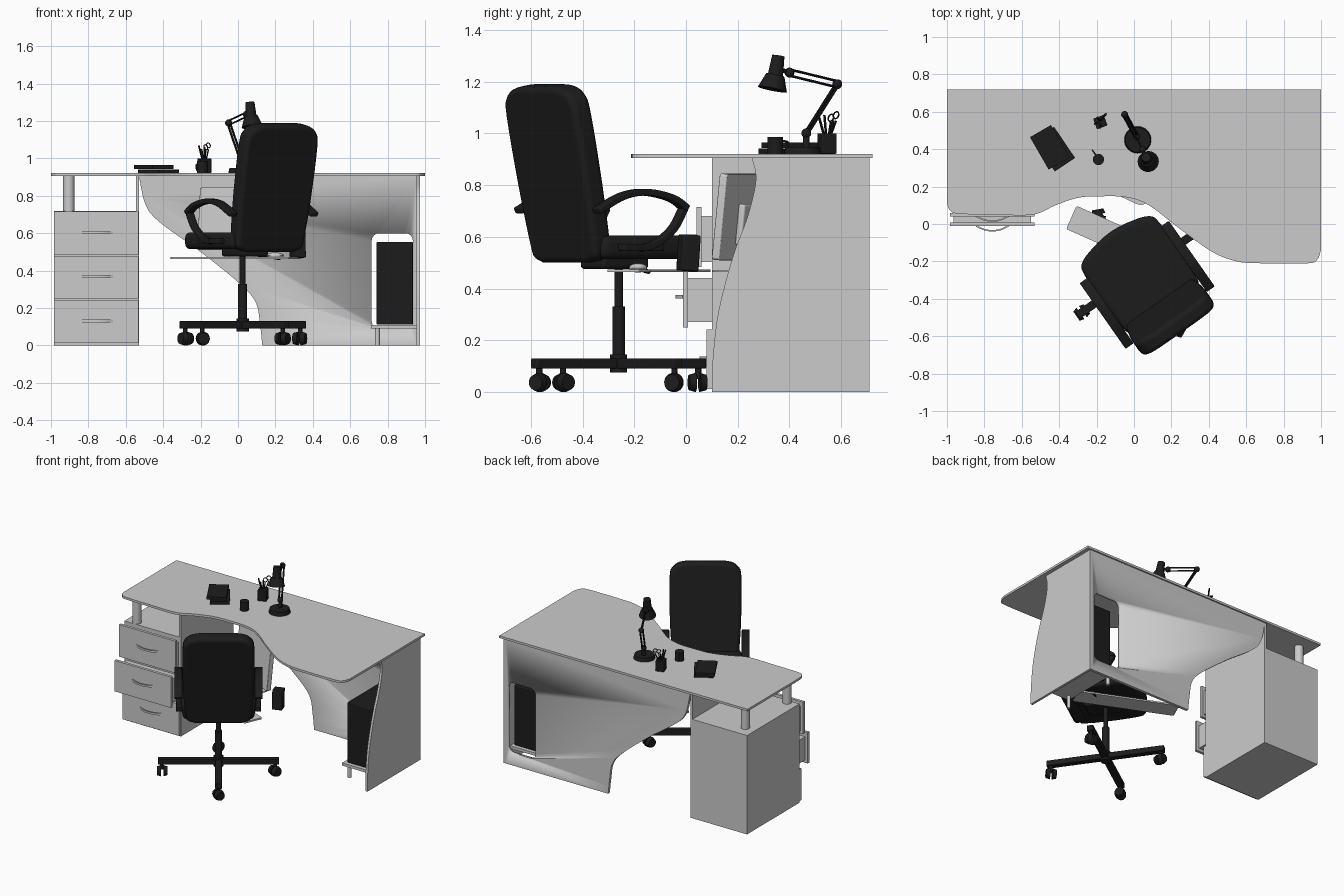
import bpy, bmesh
from math import radians, sin, cos, pi
from mathutils import Matrix, Vector

if "Cube" in bpy.data.objects:
    bpy.data.objects.remove(bpy.data.objects["Cube"])

black = bpy.data.materials.new("black")
black.diffuse_color = (0.012, 0.012, 0.012, 1)
black.use_nodes = True
black.node_tree.nodes["Principled BSDF"].inputs["Base Color"].default_value = black.diffuse_color
I = Matrix.Identity(4)


def finish(name, bm, mat=None, xf=I, bevel=0, seg=3):
    bmesh.ops.recalc_face_normals(bm, faces=bm.faces)
    me = bpy.data.meshes.new(name)
    bm.to_mesh(me)
    bm.free()
    ob = bpy.data.objects.new(name, me)
    bpy.context.collection.objects.link(ob)
    ob.matrix_world = xf
    if mat:
        me.materials.append(mat)
    if bevel:
        m = ob.modifiers.new("bevel", 'BEVEL')
        m.width, m.segments, m.limit_method = bevel, seg, 'ANGLE'
    for o in bpy.context.selected_objects:
        o.select_set(False)
    ob.select_set(True)
    bpy.context.view_layer.objects.active = ob
    bpy.ops.object.shade_smooth_by_angle(angle=radians(35))
    return ob


def prism(name, pts, axis, a, b, mat=None, xf=I, bevel=0, seg=3):
    """Extrude a 2D outline along an axis from a to b."""
    place = {'x': lambda u, v, w: (w, u, v), 'y': lambda u, v, w: (u, w, v),
             'z': lambda u, v, w: (u, v, w)}[axis]
    bm = bmesh.new()
    f = bm.faces.new([bm.verts.new(place(u, v, a)) for u, v in pts])
    ext = bmesh.ops.extrude_face_region(bm, geom=[f])['geom']
    d = Vector(place(0, 0, b - a))
    bmesh.ops.translate(bm, vec=d, verts=[g for g in ext if isinstance(g, bmesh.types.BMVert)])
    return finish(name, bm, mat, xf, bevel, seg)


def box(name, x, y, z, mat=None, xf=I, bevel=0):
    return prism(name, [(x[0], y[0]), (x[1], y[0]), (x[1], y[1]), (x[0], y[1])],
                 'z', z[0], z[1], mat, xf, bevel)


def cone(name, p, q, r1, r2=None, mat=None, xf=I, n=24):
    p, q = Vector(p), Vector(q)
    bm = bmesh.new()
    rot = (q - p).to_track_quat('Z', 'Y').to_matrix().to_4x4()
    bmesh.ops.create_cone(bm, cap_ends=True, segments=n, radius1=r1,
                          radius2=r1 if r2 is None else r2, depth=(q - p).length,
                          matrix=Matrix.Translation((p + q) / 2) @ rot)
    return finish(name, bm, mat, xf)


def ball(name, c, size, mat=None, xf=I):
    bm = bmesh.new()
    bmesh.ops.create_uvsphere(bm, u_segments=16, v_segments=10, radius=1,
                              matrix=Matrix.Translation(c) @ Matrix.Diagonal((*size, 1)))
    return finish(name, bm, mat, xf)


def rrect(x0, x1, y0, y1, r, n=6):
    out = []
    for cx, cy, s in ((x1 - r, y1 - r, 0), (x0 + r, y1 - r, 1), (x0 + r, y0 + r, 2), (x1 - r, y0 + r, 3)):
        out += [(cx + r * cos((s + i / n) * pi / 2), cy + r * sin((s + i / n) * pi / 2)) for i in range(n + 1)]
    return out


def smooth(pts, n=6):
    """Catmull-Rom curve through the points."""
    P = [Vector(p) for p in pts]
    P = [2 * P[0] - P[1]] + P + [2 * P[-1] - P[-2]]
    out = []
    for a, b, c, d in zip(P, P[1:], P[2:], P[3:]):
        for i in range(n):
            t = i / n
            out.append(0.5 * (2 * b + (c - a) * t + (2 * a - 5 * b + 4 * c - d) * t * t
                              + (3 * b - a - 3 * c + d) * t ** 3))
    return [tuple(p) for p in out] + [tuple(P[-2])]


def ribbon(pts, th):
    """Closed outline of a strip with thickness th along a path."""
    P = [Vector(p) for p in smooth(pts)]
    L, R = [], []
    for i, p in enumerate(P):
        t = (P[min(i + 1, len(P) - 1)] - P[max(i - 1, 0)]).normalized()
        nrm = Vector((-t.y, t.x)) * th / 2
        L.append(tuple(p + nrm))
        R.append(tuple(p - nrm))
    return L + R[::-1]


def at(x, y, z=0, deg=0):
    return Matrix.Translation((x, y, z)) @ Matrix.Rotation(radians(deg), 4, 'Z')


# Desk top with a wavy front edge
edge = smooth([(-1, .11), (-.985, .075), (-.94, .055), (-.75, .05), (-.54, .05), (-.42, .1), (-.3, .14),
               (-.18, .148), (-.04, .143), (.08, .1), (.25, -.03), (.42, -.15), (.55, -.2), (.68, -.21),
               (.93, -.21), (.98, -.19), (1, -.14)])
prism("desk_top", edge + [(1, .72), (-1, .72)], 'z', .905, .921)

# Right side panel with a curved front edge
side = smooth([(.255, .905), (.27, .82), (.24, .685), (.19, .55), (.15, .415), (.12, .28), (.103, .12), (.1, 0)])
prism("right_side_panel", side + [(.71, 0), (.71, .905)], 'x', .955, .972)

# Back panel with a swept edge and a ventilation opening
sweep = smooth([(-.53, .905), (-.495, .755), (-.42, .66), (-.2, .5), (.01, .33), (.095, .23), (.118, .11), (.13, 0)])
panel = prism("back_panel", sweep + [(.955, 0), (.955, .905)], 'y', .69, .71)
cut = prism("opening_cutter", rrect(.715, .935, .09, .6, .04), 'y', .6, .8)
cut.hide_render = True
m = panel.modifiers.new("opening", 'BOOLEAN')
m.object, m.operation, m.solver = cut, 'DIFFERENCE', 'EXACT'
bpy.context.view_layer.objects.active = panel
bpy.ops.object.modifier_apply(modifier=m.name)
bpy.data.objects.remove(cut)

# Drawer cabinet, tall inner side and posts
box("cabinet", (-.985, -.545), (.1, .705), (0, .72))
box("cabinet_inner_side", (-.545, -.53), (.1, .705), (0, .905))
for i, y in enumerate((.13, .61)):
    cone(f"post_{i}", (-.905, y, .72), (-.905, y, .905), .03)
for i, (z0, z1, y) in enumerate(((.012, .242, .08), (.25, .475, -.012), (.483, .716, .04))):
    box(f"drawer_front_{i}", (-.985, -.532), (y, y + .02), (z0, z1))
    box(f"drawer_box_{i}", (-.965, -.55), (y + .02, .1), (z0 + .02, z1 - .035))
    prism(f"drawer_handle_{i}", ribbon([(-.845, y + .002), (-.8, y - .018), (-.757, y - .024),
                                        (-.714, y - .018), (-.67, y + .002)], .008),
          'z', z0 + .112, z0 + .126)

# Computer tower on its stand
box("tower", (.74, .935), (.2, .64), (.112, .553), black, bevel=.006)
box("tower_stand", (.712, .955), (.18, .66), (.09, .11))
for i, y in enumerate((.22, .62)):
    cone(f"stand_leg_{i}", (.745, y, 0), (.745, y, .09), .013)

# Screen, keyboard, mouse and speaker under the top
scr = at(-.02, .205, .51, -25) @ Matrix.Rotation(radians(-6), 4, 'X')
prism("screen", rrect(-.21, .21, 0, .335, .012), 'y', -.02, .012, None, scr, .004)
box("screen_back", (-.08, .08), (.012, .04), (.06, .22), None, scr, .008)
box("screen_neck", (-.03, .03), (.01, .03), (-.04, .12), None, scr)
prism("screen_foot", rrect(-.12, .12, -.07, .07, .05), 'z', .463, .47, None, at(-.02, .2, 0, -25))
prism("keyboard", rrect(-.345, .345, -.068, .068, .01), 'z', .463, .474, None, at(-.02, -.105, 0, -24))
ball("mouse", (.2, -.185, .48), (.045, .035, .018))
box("speaker", (-.035, .035), (-.035, .035), (0, .14), black,
    at(.32, .005, .468, 20) @ Matrix.Rotation(radians(-4), 4, 'X'), .006)

# Books
for i, (x, y, a) in enumerate(((-.425, .4, -56), (-.45, .41, -60))):
    box(f"book_{i}", (-.1, .1), (-.065, .065), (.921 + i * .022, .942 + i * .022), black, at(x, y, 0, a))

# Mug and pen pot
cone("mug", (-.19, .345, .921), (-.19, .345, .985), .03, None, black)
prism("mug_handle", ribbon([(0, .935), (.025, .94), (.028, .965), (0, .972)], .007), 'y', -.004, .004, black,
      at(-.205, .37, 0, 125))
box("pen_pot", (-.03, .03), (-.03, .03), (.921, 1.0), black, at(-.18, .545, 0, 20), .004)
for i, (dx, dy, z) in enumerate(((-.03, -.01, 1.07), (-.015, .025, 1.05), (0, -.03, 1.06))):
    cone(f"pen_{i}", (-.18, .545, .95), (-.18 + dx, .545 + dy, z), .005, None, black, n=8)
for i, x in enumerate((-.172, -.158)):
    bpy.ops.mesh.primitive_torus_add(major_radius=.014, minor_radius=.003, major_segments=16, minor_segments=6,
                                     location=(x, .56 + i * .02, 1.06 + i * .01), rotation=(1.3, 0, .8))
    ring = bpy.context.object
    ring.name = f"scissor_ring_{i}"
    ring.data.materials.append(black)
    cone(f"scissor_blade_{i}", (-.18, .545, .95), (x, .56 + i * .02, 1.048), .004, None, black, n=8)

# Desk lamp
elbow, wrist = Vector((-.05, .585, 1.19)), Vector((.045, .4, 1.235))
foot = Vector((.015, .465, 1.0))
cone("lamp_base", (.02, .45, .921), (.02, .45, .948), .072, .066, black, n=32)
cone("lamp_stem", (.015, .465, .945), foot, .013, None, black)
for i, s in enumerate((-.012, .012)):
    off = Vector((.4 * s, .9 * s, .6 * s))
    cone(f"lamp_lower_arm_{i}", foot + off, elbow + off, .006, None, black, n=8)
    up = Vector((0, 0, s))
    cone(f"lamp_upper_arm_{i}", elbow + up, wrist + up, .005, None, black, n=8)
for i, p in enumerate((foot, elbow, wrist)):
    ball(f"lamp_joint_{i}", p, (.019, .019, .019), black)
cone("lamp_bracket", wrist, (.068, .35, 1.25), .009, None, black, n=8)
cone("lamp_shade", (.076, .334, 1.17), (.07, .345, 1.225), .057, .036, black)
cone("lamp_socket", (.07, .345, 1.22), (.064, .357, 1.3), .03, .024, black)

# Office chair, built facing +y and then turned
C = at(.025, -.26, 0, 35)
for i in range(4):
    leg = C @ Matrix.Rotation(i * pi / 2, 4, 'Z')
    box(f"base_leg_{i}", (0, .4), (-.022, .022), (.09, .13), black, leg, .005)
    cone(f"caster_stem_{i}", (.375, 0, .05), (.375, 0, .095), .012, None, black, leg, 12)
    whl = leg @ at(.372, 0, 0, 40 + 25 * i)
    for s in (-1, 1):
        cone(f"caster_wheel_{i}_{s}", (0, s * .008, .037), (0, s * .034, .037), .037, .03, black, whl)
cone("chair_hub", (0, 0, .075), (0, 0, .145), .033, None, black, C)
cone("column_sleeve", (0, 0, .14), (0, 0, .33), .024, None, black, C)
cone("column", (0, 0, .33), (0, 0, .48), .016, None, black, C)
box("seat_mechanism", (-.08, .08), (-.13, .09), (.475, .53), black, C, .015)
cone("seat_lever", (.05, .0, .49), (.23, -.02, .465), .009, None, black, C, 10)
seat = smooth([(-.235, -.24), (-.25, -.05), (-.245, .15), (-.22, .215), (-.12, .25), (0, .265),
               (.12, .25), (.22, .215), (.245, .15), (.25, -.05), (.235, -.24)], 4)
prism("seat", seat, 'z', .515, .605, black, C, .028, 4)
lean = C @ at(0, -.215, .505) @ Matrix.Rotation(radians(11.5), 4, 'X')
back = smooth([(-.16, .0), (-.205, .02), (-.22, .07), (-.235, .3), (-.237, .58), (-.215, .655), (-.15, .69),
               (0, .695), (.15, .69), (.215, .655), (.237, .58), (.235, .3), (.22, .07), (.205, .02), (.16, 0)], 4)
prism("backrest", back, 'y', -.045, .045, black, lean, .028, 4)
for s in (-1, 1):
    prism(f"armrest_{s}", ribbon([(.13, .71), (.06, .75), (-.06, .772), (-.17, .757), (-.29, .70)], .026),
          'x', s * .265 - .026, s * .265 + .026, black, C, .006)
    prism(f"armrest_support_{s}", ribbon([(-.08, .555), (-.01, .575), (.07, .63), (.122, .71)], .026),
          'x', s * .262 - .02, s * .262 + .02, black, C, .005)
    box(f"armrest_mount_{s}", sorted((s * .2, s * .28)), (-.17, .02), (.545, .572), black, C, .005)
